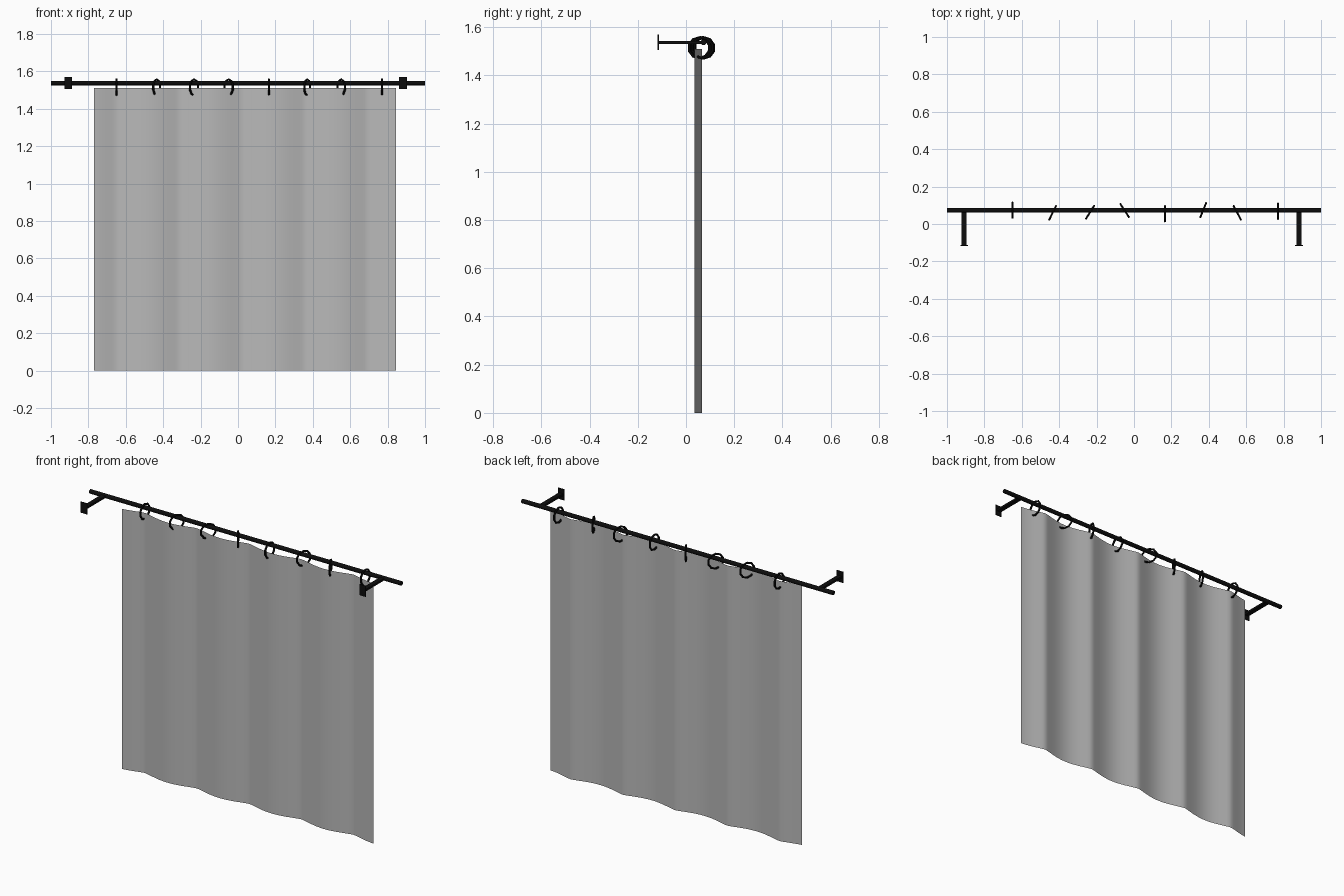
import bpy, bmesh, math
from mathutils import Matrix

if "Cube" in bpy.data.objects:
    bpy.data.objects.remove(bpy.data.objects["Cube"])


def material(name, rgb):
    m = bpy.data.materials.new(name)
    m.diffuse_color = (*rgb, 1)
    m.use_nodes = True
    m.node_tree.nodes["Principled BSDF"].inputs["Base Color"].default_value = m.diffuse_color
    return m


BLACK = material("black_metal", (0.004, 0.004, 0.004))
GREY = material("grey_fabric", (0.48, 0.48, 0.48))


def finish(name, bm, mat):
    me = bpy.data.meshes.new(name)
    bm.to_mesh(me)
    bm.free()
    me.materials.append(mat)
    ob = bpy.data.objects.new(name, me)
    bpy.context.collection.objects.link(ob)
    return ob


def box(name, size, loc):
    bm = bmesh.new()
    bmesh.ops.create_cube(bm, size=1, matrix=Matrix.Translation(loc) @ Matrix.Diagonal((*size, 1)))
    return finish(name, bm, BLACK)


def smooth(ob):
    for p in ob.data.polygons:
        p.use_smooth = True


ROD_Y, ROD_Z = 0.073, 1.537

# Rod
bm = bmesh.new()
bmesh.ops.create_cone(bm, cap_ends=True, segments=12, radius1=0.012, radius2=0.012, depth=2,
                      matrix=Matrix.Translation((0, ROD_Y, ROD_Z)) @ Matrix.Rotation(math.pi / 2, 4, 'Y'))
finish("rod", bm, BLACK)

# Wall brackets: flat arm and mounting plate
for side, x in (("left", -0.908), ("right", 0.882)):
    box(f"{side}_bracket_arm", (0.027, 0.185, 0.012), (x, -0.0225, ROD_Z))
    box(f"{side}_bracket_plate", (0.041, 0.005, 0.063), (x, -0.1155, ROD_Z))

# Rings: x, y and turn about the vertical
rings = [(-0.65, 0.074, 0), (-0.435, 0.06, 26), (-0.235, 0.063, 32), (-0.05, 0.072, -33),
         (0.165, 0.055, 0), (0.37, 0.074, 22), (0.552, 0.06, -28), (0.77, 0.068, 0)]
for i, (x, y, turn) in enumerate(rings):
    bpy.ops.mesh.primitive_torus_add(major_segments=10, minor_segments=6,
                                     major_radius=0.043, minor_radius=0.0058)
    ring = bpy.context.object
    ring.name = f"curtain_ring_{i + 1}"
    ring.matrix_world = (Matrix.Translation((x, y, 1.514)) @ Matrix.Rotation(math.radians(-turn), 4, 'Z')
                         @ Matrix.Rotation(math.pi / 2, 4, 'Y'))
    ring.data.materials.append(BLACK)

# Curtain: a single scalloped sheet
X0, X1, TOP, N = -0.77, 0.845, 1.51, 96
bm = bmesh.new()
columns = []
for i in range(N + 1):
    x = X0 + (X1 - X0) * i / N
    y = 0.066 - 0.031 * abs(math.sin(math.pi * (x - 0.36) / 0.335)) ** 1.2
    columns.append((bm.verts.new((x, y, 0)), bm.verts.new((x, y, TOP))))
for a, b in zip(columns, columns[1:]):
    bm.faces.new((a[0], b[0], b[1], a[1]))
smooth(finish("curtain", bm, GREY))
